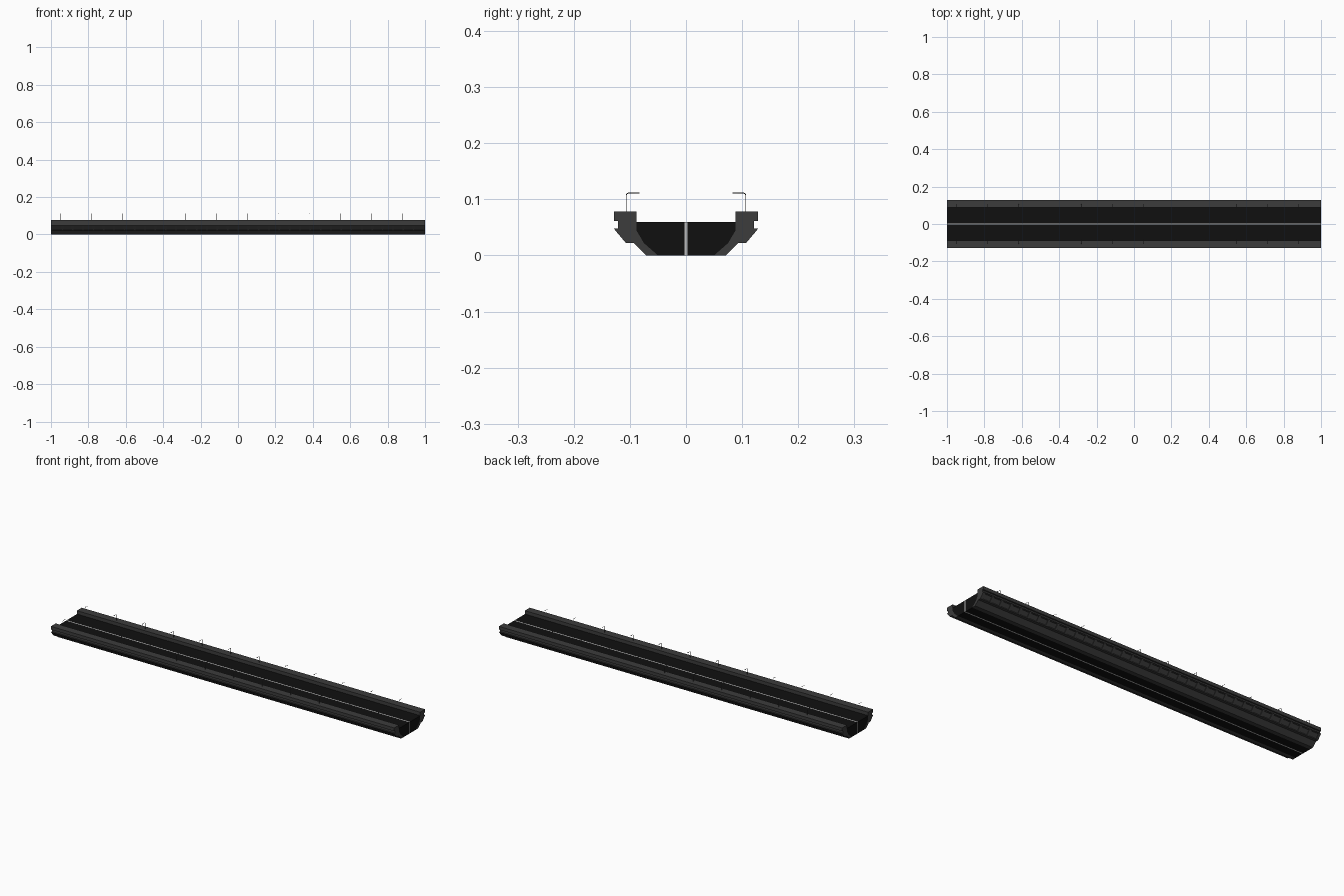
import bpy
import bmesh

if "Cube" in bpy.data.objects:
    bpy.data.objects.remove(bpy.data.objects["Cube"])


def material(name, v):
    m = bpy.data.materials.new(name)
    m.diffuse_color = (v, v, v, 1)
    m.use_nodes = True
    m.node_tree.nodes["Principled BSDF"].inputs["Base Color"].default_value = m.diffuse_color
    return m


ASPHALT = material("asphalt", 0.005)
CONCRETE = material("dark_concrete", 0.045)
PAINT = material("line_paint", 0.5)
METAL = material("lamp_metal", 0.06)


def prisms(name, profile, spans, mat):
    """Extrude a (y, z) profile along x once for each (start, end) span."""
    bm = bmesh.new()
    for x0, x1 in spans:
        a = [bm.verts.new((x0, y, z)) for y, z in profile]
        b = [bm.verts.new((x1, y, z)) for y, z in profile]
        bm.faces.new(a)
        bm.faces.new(b[::-1])
        n = len(profile)
        for i in range(n):
            j = (i + 1) % n
            bm.faces.new((a[j], a[i], b[i], b[j]))
    bmesh.ops.recalc_face_normals(bm, faces=bm.faces)
    me = bpy.data.meshes.new(name)
    bm.to_mesh(me)
    bm.free()
    me.materials.append(mat)
    ob = bpy.data.objects.new(name, me)
    bpy.context.collection.objects.link(ob)
    return ob


FULL = [(-1, 1)]
LAMP_X = [-0.948 + 0.1663 * i for i in range(12)]
W = 0.003  # half width of the centre line

# Centre line running through the solid road bed
prisms("centre_line", [(-W, 0), (W, 0), (W, 0.06), (-W, 0.06)], FULL, PAINT)

# Side beam outline, with a recessed strip along the sloping underside
BEAM = [(0.088, 0.078), (0.1285, 0.078), (0.1285, 0.061), (0.121, 0.061),
        (0.121, 0.048), (0.1285, 0.048), (0.126, 0.0445), (0.1225, 0.0445),
        (0.107, 0.0265), (0.107, 0.022), (0.093, 0.022), (0.071, 0),
        (0.05, 0), (0.075, 0.022), (0.088, 0.044)]
RIB = [(0.126, 0.0445), (0.1225, 0.0445), (0.107, 0.0265), (0.107, 0.022)]
ROAD = [(W, 0), (0.05, 0), (0.075, 0.022), (0.088, 0.044), (0.088, 0.06), (W, 0.06)]

for s, side in ((-1, "front"), (1, "back")):
    def flip(profile):
        return [(s * y, z) for y, z in profile]

    # Road lane and the beam holding it
    prisms("road_lane_" + side, flip(ROAD), FULL, ASPHALT)
    prisms("side_beam_" + side, flip(BEAM), FULL, CONCRETE)

    # Ribs bridging the recess underneath
    count = 36
    step = 1.988 / count
    ribs = [(-1 + i * step, -1 + i * step + 0.012) for i in range(count + 1)]
    prisms("underside_ribs_" + side, flip(RIB), ribs, CONCRETE)

    # Lamp posts: bent tubes arching towards the road
    cu = bpy.data.curves.new("lamp_posts_" + side, 'CURVE')
    cu.dimensions = '3D'
    cu.bevel_depth = 0.0008
    cu.bevel_resolution = 0
    cu.use_fill_caps = True
    path = [(0.1065, 0.077), (0.1065, 0.107), (0.1055, 0.110),
            (0.102, 0.1112), (0.083, 0.1112)]
    for x in LAMP_X:
        sp = cu.splines.new('POLY')
        sp.points.add(len(path) - 1)
        for p, (y, z) in zip(sp.points, path):
            p.co = (x, s * y, z, 1)
    cu.materials.append(METAL)
    bpy.context.collection.objects.link(bpy.data.objects.new("lamp_posts_" + side, cu))

    # Flat lamp heads at the arm ends
    head = [(0.083, 0.1105), (0.092, 0.1105), (0.092, 0.112), (0.083, 0.112)]
    prisms("lamp_heads_" + side, flip(head),
           [(x - 0.0013, x + 0.0013) for x in LAMP_X], METAL)
